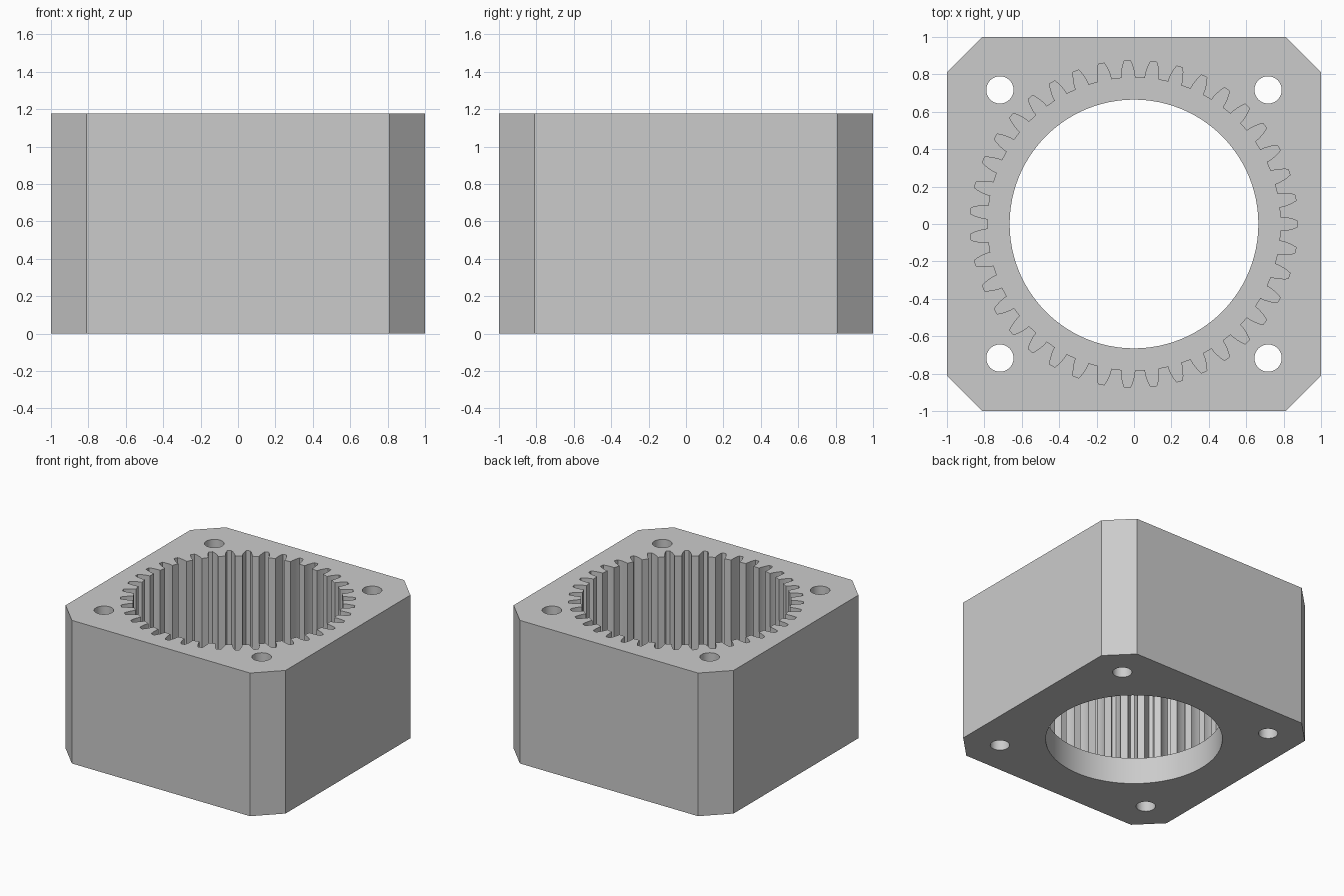
import bpy
import bmesh
import math

if "Cube" in bpy.data.objects:
    bpy.data.objects.remove(bpy.data.objects["Cube"], do_unlink=True)

HEIGHT = 1.176
FLOOR = 0.22
TEETH = 39

grey = bpy.data.materials.new("light grey")
grey.use_nodes = True
grey.diffuse_color = (0.6, 0.6, 0.6, 1)
grey.node_tree.nodes["Principled BSDF"].inputs["Base Color"].default_value = (0.6, 0.6, 0.6, 1)


def prism(name, outline, z0, z1):
    """Extrude a closed flat outline from z0 to z1."""
    bm = bmesh.new()
    face = bm.faces.new([bm.verts.new((x, y, z0)) for x, y in outline])
    extruded = bmesh.ops.extrude_face_region(bm, geom=[face], use_keep_orig=True)
    for v in extruded["geom"]:
        if isinstance(v, bmesh.types.BMVert):
            v.co.z = z1
    bmesh.ops.recalc_face_normals(bm, faces=bm.faces)
    mesh = bpy.data.meshes.new(name)
    bm.to_mesh(mesh)
    bm.free()
    mesh.materials.append(grey)
    obj = bpy.data.objects.new(name, mesh)
    bpy.context.collection.objects.link(obj)
    return obj


def circle(radius, cx=0, cy=0, sides=96):
    angles = [math.tau * i / sides for i in range(sides)]
    return [(cx + radius * math.cos(a), cy + radius * math.sin(a)) for a in angles]


def tooth_ring():
    """Internal gear outline: one tapered pocket per tooth, first one facing +x."""
    flank = [(0.783, 0.046), (0.805, 0.044), (0.83, 0.037), (0.855, 0.028), (0.875, 0.018)]
    pocket = [(r, -a) for r, a in flank] + [(r, a) for r, a in reversed(flank)]
    points = []
    for i in range(TEETH):
        mid = math.tau * i / TEETH
        points += [(r * math.cos(mid + a), r * math.sin(mid + a)) for r, a in pocket]
    return points


# Square housing with chamfered corners
c = 0.81
housing = prism("ring_gear_housing",
                [(c, -1), (1, -c), (1, c), (c, 1), (-c, 1), (-1, c), (-1, -c), (-c, -1)],
                0, HEIGHT)

# Toothed pocket, bore through the floor, and four bolt holes
cutters = [prism("tooth_cutter", tooth_ring(), FLOOR, HEIGHT + 0.1),
           prism("bore_cutter", circle(0.665), -0.1, FLOOR + 0.1)]
for sx in (-1, 1):
    for sy in (-1, 1):
        cutters.append(prism("bolt_hole_cutter", circle(0.073, sx * 0.717, sy * 0.717, 32),
                             -0.1, HEIGHT + 0.1))

bpy.ops.object.select_all(action="DESELECT")
bpy.context.view_layer.objects.active = housing
housing.select_set(True)
for cutter in cutters:
    cutter.hide_render = True
    mod = housing.modifiers.new("cut", "BOOLEAN")
    mod.operation = "DIFFERENCE"
    mod.solver = "EXACT"
    mod.object = cutter
    bpy.ops.object.modifier_apply(modifier=mod.name)
    bpy.data.objects.remove(cutter, do_unlink=True)

bpy.ops.object.shade_smooth_by_angle(angle=math.radians(25))
